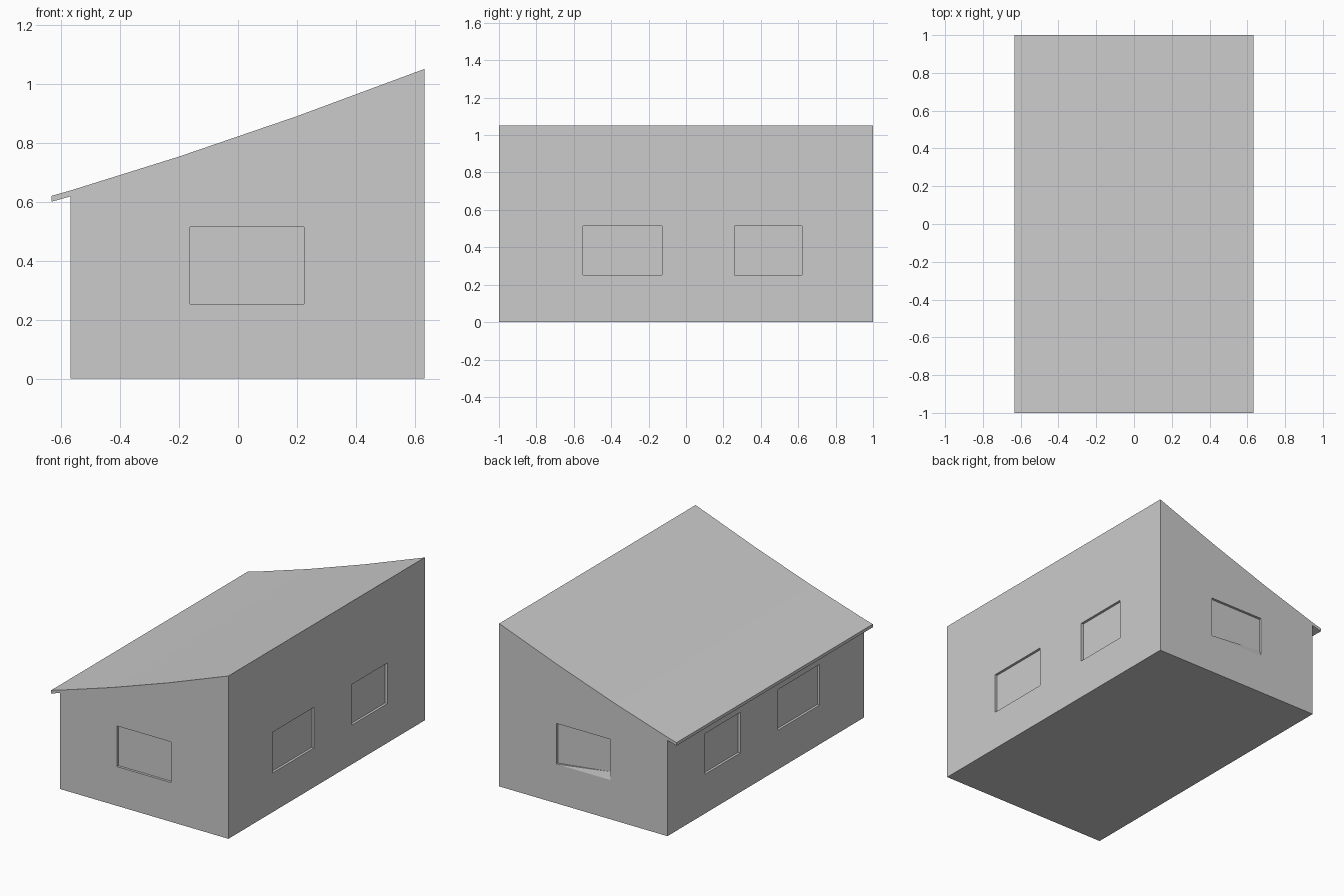
import bpy, bmesh

if "Cube" in bpy.data.objects:
    bpy.data.objects.remove(bpy.data.objects["Cube"])

DEPTH = 0.016          # window recess depth
WALL_X = (-0.568, 0.632)
SILL_Z, HEAD_Z = 0.253, 0.515


def finish(name, bm):
    bmesh.ops.recalc_face_normals(bm, faces=bm.faces)
    mesh = bpy.data.meshes.new(name)
    bm.to_mesh(mesh)
    bm.free()
    obj = bpy.data.objects.new(name, mesh)
    bpy.context.collection.objects.link(obj)
    return obj


def add_box(bm, lo, hi):
    box = bmesh.ops.create_cube(bm, size=1)["verts"]
    for v in box:
        v.co = [l + (c + 0.5) * (h - l) for c, l, h in zip(v.co, lo, hi)]


# House body: side profile with curved lean-to roof and low eave
profile = [(-0.568, 0), (0.632, 0), (0.632, 1.05), (0.2, 0.89), (-0.2, 0.753),
           (-0.568, 0.638), (-0.632, 0.62), (-0.632, 0.60), (-0.568, 0.618)]
bm = bmesh.new()
face = bm.faces.new([bm.verts.new((x, -1, z)) for x, z in profile])
ext = bmesh.ops.extrude_face_region(bm, geom=[face])["geom"]
bmesh.ops.translate(bm, vec=(0, 2, 0),
                    verts=[g for g in ext if isinstance(g, bmesh.types.BMVert)])
house = finish("house_body", bm)

# Window recesses: one on each gable end, two on each long wall
bm = bmesh.new()
for y in (-1, 1):
    add_box(bm, (-0.163, y - DEPTH, SILL_Z), (0.224, y + DEPTH, HEAD_Z))
for x in WALL_X:
    for y0, y1 in ((-0.55, -0.128), (0.258, 0.62)):
        add_box(bm, (x - DEPTH, y0, SILL_Z), (x + DEPTH, y1, HEAD_Z))
cutter = finish("window_cutters", bm)
cutter.hide_render = True

mod = house.modifiers.new("windows", "BOOLEAN")
mod.operation = "DIFFERENCE"
mod.solver = "EXACT"
mod.object = cutter
bpy.context.view_layer.objects.active = house
bpy.ops.object.modifier_apply(modifier=mod.name)
bpy.data.objects.remove(cutter)

# Sloped sill wedge in the back window
inner = 1 - DEPTH
bm = bmesh.new()
for co in ((0.224, 1, SILL_Z), (-0.163, 1, SILL_Z), (0.224, inner, SILL_Z),
           (-0.163, inner, SILL_Z), (-0.163, inner, SILL_Z + 0.046)):
    bm.verts.new(co)
bmesh.ops.convex_hull(bm, input=bm.verts)
finish("back_window_sill", bm)
